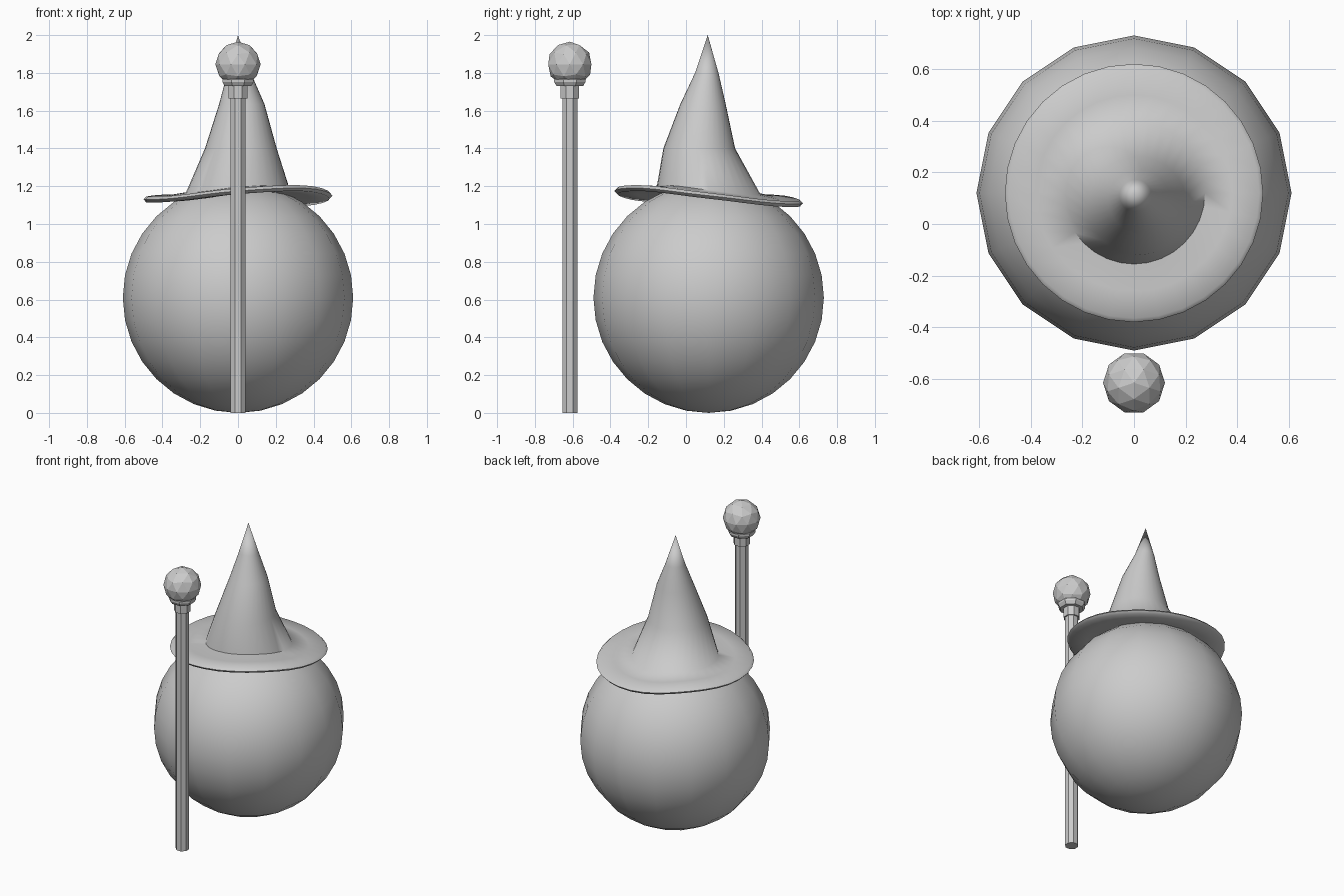
import bpy, bmesh, math
from mathutils import Matrix

cube = bpy.data.objects.get("Cube")
if cube:
    bpy.data.objects.remove(cube, do_unlink=True)

GREY = (0.6, 0.6, 0.6, 1)
mat = bpy.data.materials.new("plain grey")
mat.use_nodes = True
mat.diffuse_color = GREY
mat.node_tree.nodes["Principled BSDF"].inputs["Base Color"].default_value = GREY


def finish(bm, name, location=(0, 0, 0), smooth_angle=None):
    bmesh.ops.recalc_face_normals(bm, faces=bm.faces)
    mesh = bpy.data.meshes.new(name)
    bm.to_mesh(mesh)
    bm.free()
    mesh.materials.append(mat)
    obj = bpy.data.objects.new(name, mesh)
    obj.location = location
    bpy.context.collection.objects.link(obj)
    if smooth_angle:
        bpy.ops.object.select_all(action="DESELECT")
        obj.select_set(True)
        bpy.context.view_layer.objects.active = obj
        bpy.ops.object.shade_smooth_by_angle(angle=math.radians(smooth_angle))
    return obj


def loft(bm, rings):
    """Bridge consecutive rings of points with quads."""
    loops = [[bm.verts.new(p) for p in ring] for ring in rings]
    n = len(loops[0])
    for a, b in zip(loops, loops[1:]):
        for i in range(n):
            j = (i + 1) % n
            bm.faces.new((a[i], a[j], b[j], b[i]))
    return loops


# Round body
R, BODY_Y = 0.61, 0.12
bm = bmesh.new()
bmesh.ops.create_uvsphere(bm, u_segments=16, v_segments=16, radius=R)
finish(bm, "body", (0, BODY_Y, R), 60)

# Hat: wavy brim and slightly crooked cone in one skin
SEG = 32
RIM = [1.15, 1.11, 1.11, 1.14, 1.13, 1.135, 1.175, 1.19]  # heights every 45 degrees
MEAN = sum(RIM) / len(RIM)


def wave(i):
    t = i * len(RIM) / SEG
    k = int(t)
    f = t - k
    p0, p1, p2, p3 = (RIM[(k + d) % len(RIM)] for d in (-1, 0, 1, 2))
    return 0.5 * (2 * p1 + (p2 - p0) * f + (2 * p0 - 5 * p1 + 4 * p2 - p3) * f ** 2
                  + (3 * p1 - p0 - 3 * p2 + p3) * f ** 3) - MEAN


def hat_ring(radius, z, waviness, cx=0, cy=BODY_Y):
    return [(cx + radius * math.cos(a), cy + radius * math.sin(a), z + waviness * wave(i))
            for i, a in ((i, math.tau * i / SEG) for i in range(SEG))]


bm = bmesh.new()
loops = loft(bm, [
    hat_ring(0.25, 1.14, 0.6),
    hat_ring(0.38, MEAN - 0.012, 0.85),
    hat_ring(0.485, MEAN - 0.016, 1),
    hat_ring(0.5, MEAN, 1),
    hat_ring(0.485, MEAN + 0.015, 1),
    hat_ring(0.38, MEAN + 0.018, 0.85),
    hat_ring(0.275, 1.175, 0.6),
    hat_ring(0.19, 1.4, 0, 0.015, 0.07),
    hat_ring(0.12, 1.635, 0, 0.02, 0.09),
    hat_ring(0.062, 1.8, 0, 0.006, 0.11),
])
tip = bm.verts.new((0, 0.115, 2))
top = loops[-1]
for i in range(SEG):
    bm.faces.new((top[i], top[(i + 1) % SEG], tip))
finish(bm, "hat", smooth_angle=65)

# Staff: eight-sided shaft and collar, flat shaded
STAFF_Y, SIDES = -0.615, 8


def octagon(half_width, z):
    r = half_width / math.cos(math.pi / SIDES)
    return [(r * math.cos(a), r * math.sin(a), z)
            for a in (math.tau * (i + 0.5) / SIDES for i in range(SIDES))]


for name, profile in (
    ("staff_shaft", [(0.04, 0), (0.04, 1.7)]),
    ("staff_collar", [(0.049, 1.665), (0.049, 1.73), (0.07, 1.73),
                      (0.083, 1.752), (0.083, 1.765), (0.065, 1.785)]),
):
    bm = bmesh.new()
    ends = loft(bm, [octagon(w, z) for w, z in profile])
    bm.faces.new(ends[0])
    bm.faces.new(ends[-1])
    finish(bm, name, (0, STAFF_Y, 0))

# Faceted ball on the staff
bm = bmesh.new()
bmesh.ops.create_icosphere(bm, subdivisions=2, radius=0.12,
                           matrix=Matrix.Rotation(-math.pi / 2, 4, "Z"))
finish(bm, "staff_orb", (0, STAFF_Y, 1.845))
